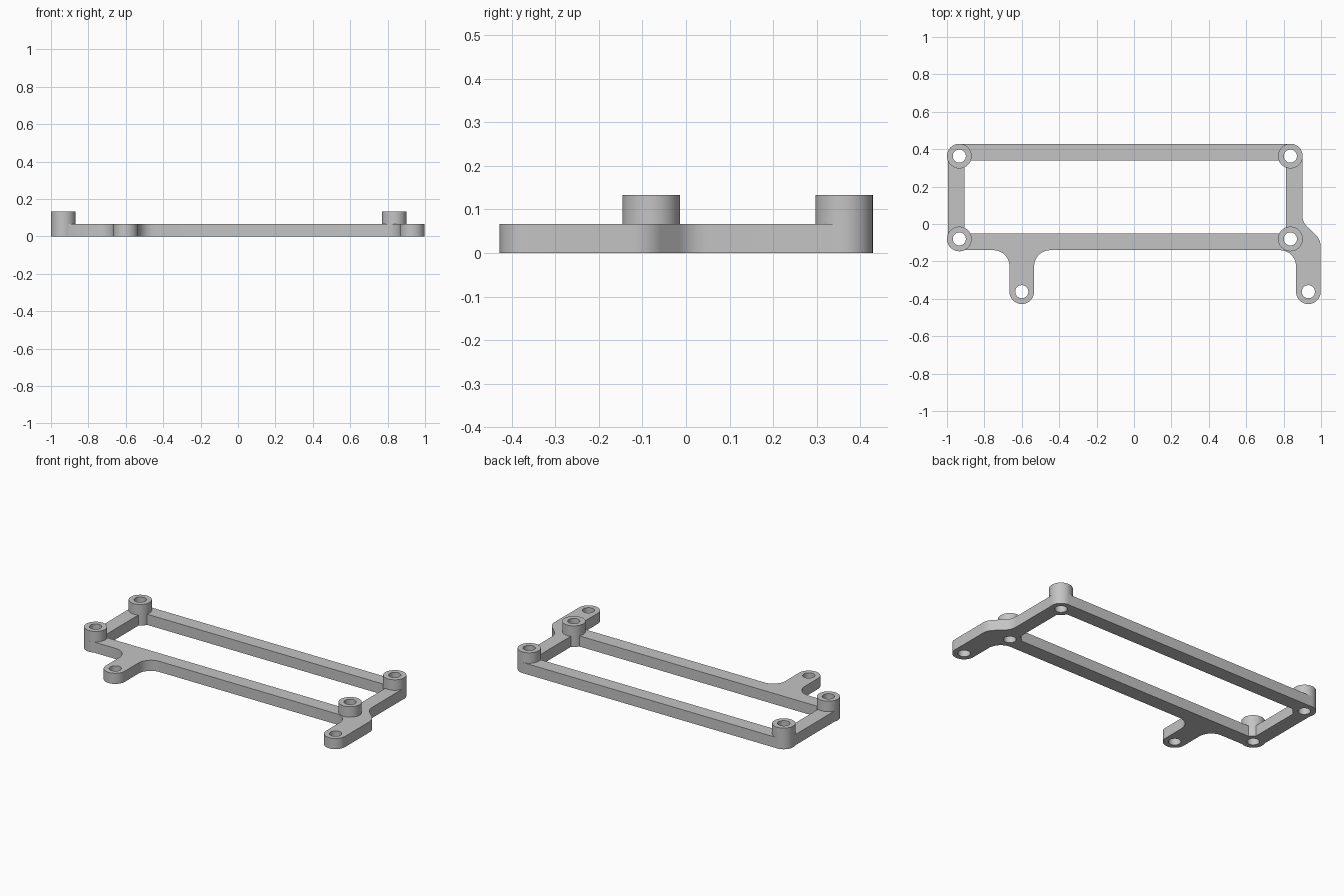
import bpy, bmesh
from math import cos, sin, radians

cube = bpy.data.objects.get("Cube")
if cube:
    bpy.data.objects.remove(cube)

T, H = 0.067, 0.133          # plate thickness, post height
R, HOLE, FIL = 0.066, 0.035, 0.086
XL, XR, YB, YF = -0.934, 0.836, 0.363, -0.08
TAB_Y, TAB_L, TAB_R = -0.362, -0.6, 0.932

grey = bpy.data.materials.new("light_grey")
grey.use_nodes = True
colour = (0.55, 0.55, 0.55, 1)
grey.diffuse_color = colour
grey.node_tree.nodes["Principled BSDF"].inputs["Base Color"].default_value = colour


def arc(cx, cy, r, a, b, n=12):
    angles = [radians(a + (b - a) * i / n) for i in range(n + 1)]
    return [(cx + r * cos(t), cy + r * sin(t)) for t in angles]


def circle(cx, cy, r, n=48):
    return arc(cx, cy, r, 0, 360, n)[:-1]


def extrude_loops(name, loops, z0, z1):
    """Fill the closed loops (outline plus openings) and extrude upward."""
    bm = bmesh.new()
    edges = []
    for loop in loops:
        vs = [bm.verts.new((x, y, z0)) for x, y in loop]
        edges += [bm.edges.new((v, vs[i - 1])) for i, v in enumerate(vs)]
    bmesh.ops.triangle_fill(bm, use_beauty=True, edges=edges, normal=(0, 0, 1))
    top = bmesh.ops.extrude_face_region(bm, geom=bm.faces[:], use_keep_orig=True)
    moved = [g for g in top["geom"] if isinstance(g, bmesh.types.BMVert)]
    bmesh.ops.translate(bm, verts=moved, vec=(0, 0, z1 - z0))
    bmesh.ops.recalc_face_normals(bm, faces=bm.faces[:])
    mesh = bpy.data.meshes.new(name)
    bm.to_mesh(mesh)
    bm.free()
    mesh.materials.append(grey)
    ob = bpy.data.objects.new(name, mesh)
    bpy.context.collection.objects.link(ob)
    bpy.ops.object.select_all(action="DESELECT")
    ob.select_set(True)
    bpy.context.view_layer.objects.active = ob
    bpy.ops.object.shade_smooth_by_angle(angle=radians(30))
    return ob


# Outer outline, counter-clockwise from the front left corner
outline = (
    arc(XL, YF, R, 157, 295, 20)
    # left tab with filleted root
    + arc(TAB_L - R - FIL, -0.14 - FIL, FIL, 90, 0)
    + arc(TAB_L, TAB_Y, R, 180, 360, 24)
    + arc(TAB_L + R + FIL, -0.14 - FIL, FIL, 180, 90)
    # right tab, with an S bend up to the side rail
    + arc(TAB_R - R - FIL, -0.14 - FIL, FIL, 90, 0)
    + arc(TAB_R, TAB_Y, R, 180, 360, 24)
    + arc(TAB_R + R - FIL, -0.12, FIL, 0, 45)
    + arc(0.9 + FIL, 0.047, FIL, 225, 180)
    # back corners
    + arc(XR, YB, R, -14, 90)
    + arc(XL, YB, R, 90, 203)
)

# Window, with the posts bulging into its corners
window = (
    arc(XL, YF, R, 64, 27, 6)
    + arc(XR, YF, R, 153, 110, 6)
    + arc(XR, YB, R, 250, 200, 6)
    + arc(XL, YB, R, -20, -64, 6)
)

posts = {
    "back_right_post": (XL, YB), "back_left_post": (XR, YB),
    "front_right_post": (XL, YF), "front_left_post": (XR, YF),
}
tabs = [(TAB_L, TAB_Y), (TAB_R, TAB_Y)]

holes = [circle(x, y, HOLE) for x, y in list(posts.values()) + tabs]
extrude_loops("frame_plate", [outline, window] + holes, 0, T)

# Hollow standoff posts
for name, (x, y) in posts.items():
    extrude_loops(name, [circle(x, y, R), circle(x, y, HOLE)], T, H)
